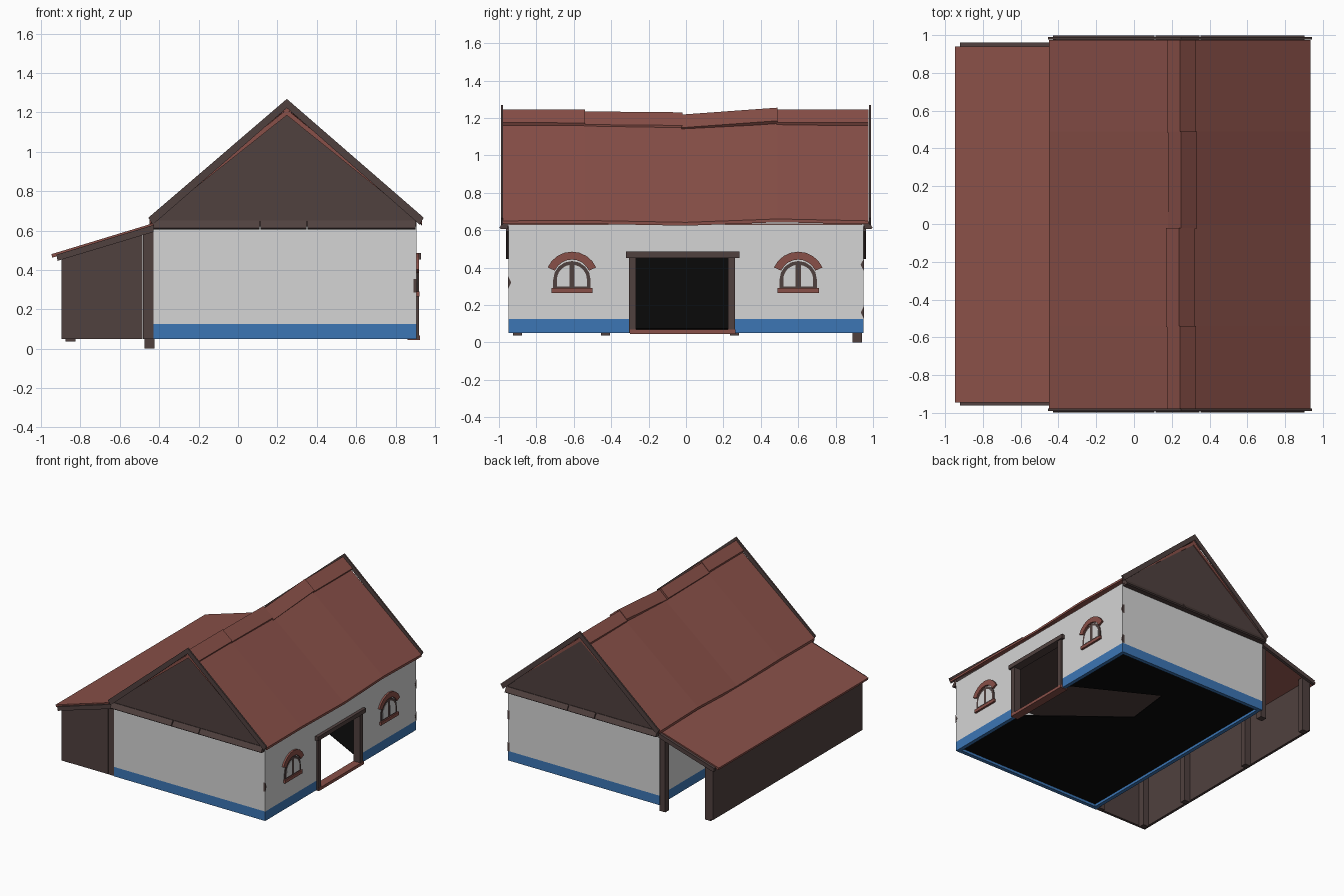
import bpy, bmesh, math

cube = bpy.data.objects.get("Cube")
if cube:
    bpy.data.objects.remove(cube, do_unlink=True)


def material(name, r, g, b):
    m = bpy.data.materials.new(name)
    m.use_nodes = True
    m.diffuse_color = (r, g, b, 1)
    node = next(n for n in m.node_tree.nodes if n.type == 'BSDF_PRINCIPLED')
    node.inputs["Base Color"].default_value = (r, g, b, 1)
    node.inputs["Roughness"].default_value = 0.9
    return m


PLASTER = material("pale plaster", .66, .66, .66)
BLUE = material("blue plinth", .045, .18, .46)
WOOD = material("dark wood", .08, .052, .049)
TILE = material("red tile", .25, .08, .065)
BLACK = material("dark interior", .003, .003, .003)


def loft(name, sections, mat):
    """Closed solid through matching 3D cross-sections."""
    bm = bmesh.new()
    rings = [[bm.verts.new(p) for p in s] for s in sections]
    n = len(rings[0])
    for a, b in zip(rings, rings[1:]):
        for i in range(n):
            j = (i + 1) % n
            bm.faces.new((a[i], a[j], b[j], b[i]))
    bm.faces.new(rings[0])
    bm.faces.new(rings[-1])
    bmesh.ops.recalc_face_normals(bm, faces=bm.faces)
    me = bpy.data.meshes.new(name)
    bm.to_mesh(me)
    bm.free()
    me.materials.append(mat)
    ob = bpy.data.objects.new(name, me)
    bpy.context.collection.objects.link(ob)
    return ob


def prism(name, pts, axis, a, b, mat):
    """Extrude a 2D outline along an axis from a to b."""
    place = {'x': lambda p, t: (t, p[0], p[1]),
             'y': lambda p, t: (p[0], t, p[1]),
             'z': lambda p, t: (p[0], p[1], t)}[axis]
    return loft(name, [[place(p, t) for p in pts] for t in (a, b)], mat)


def box(name, x0, x1, y0, y1, z0, z1, mat):
    return prism(name, [(x0, y0), (x1, y0), (x1, y1), (x0, y1)], 'z', z0, z1, mat)


def arc(cy, cz, r, a0, a1, n=8):
    return [(cy + r * math.cos(math.radians(a0 + (a1 - a0) * i / n)),
             cz + r * math.sin(math.radians(a0 + (a1 - a0) * i / n)))
            for i in range(n + 1)]


X0, X1, Y, T = -.43, .905, .95, .03
BASE, BAND, TOP = .05, .125, .63

# Walls with a painted plinth; the right wall leaves a doorway
for name, x0, x1, y0, y1 in (
        ("front_wall", X0, X1, -Y, T - Y), ("back_wall", X0, X1, Y - T, Y),
        ("left_wall", X0, X0 + T, T - Y, Y - T),
        ("right_wall_front", X1 - T, X1, T - Y, -.28),
        ("right_wall_back", X1 - T, X1, .24, Y - T)):
    box(name + "_plinth", x0, x1, y0, y1, BASE, BAND, BLUE)
    box(name, x0, x1, y0, y1, BAND, TOP, PLASTER)
box("wall_over_door", X1 - T, X1, -.28, .24, .46, TOP, PLASTER)

# Interior: broken floor, dark lining and ceiling
prism("floor", [(.88, -.92), (.88, -.3), (.2, .24), (.245, .61), (.88, .27),
                (.88, .92), (-.4, .92), (-.4, -.92)], 'z', .07, .076, BLACK)
box("interior_lining", -.4, -.395, -.92, .92, .076, .62, BLACK)
box("ceiling", -.4, .88, -.92, .92, .61, .62, WOOD)

# Door frame
for y0 in (-.305, .225):
    box("door_jamb", .86, .92, y0, y0 + .037, BASE, .455, WOOD)
box("door_lintel", .86, .93, -.32, .285, .452, .485, WOOD)
box("door_sill", .86, .925, -.3, .265, .045, .068, TILE)

# Arched windows
for cy in (-.61, .6):
    frame = [(cy - .1, .29), (cy + .1, .29)] + arc(cy, .335, .1, 0, 180)
    prism("window_frame", frame, 'x', X1 - .002, X1 + .006, WOOD)
    for s in (-1, 1):
        curve = arc(0, .335, .08, 0, 80)
        pane = [(cy + s * y, z) for y, z in [(.014, .3), (.08, .3)] + curve]
        prism("window_pane", pane, 'x', X1 + .002, X1 + .008, PLASTER)
    hood = arc(cy, .343, .142, 24, 156) + arc(cy, .343, .1, 156, 24)
    prism("window_hood", hood, 'x', X1 - .002, X1 + .014, TILE)
    box("window_sill", X1 - .002, X1 + .016, cy - .11, cy + .11, .265, .29, TILE)

# Chipped plaster at the corners
for y, z in ((-Y, .32), (Y, .415), (Y, .16)):
    s = 1 if y > 0 else -1
    chip = [(y + .002 * s, z - .035), (y - .016 * s, z), (y + .002 * s, z + .035)]
    prism("corner_chip", chip, 'x', X1 - .015, X1 + .002, WOOD)

# Main roof, sagging along its length
RX, EAVE, PEAK = .248, .65, 1.215
STATIONS = ((-.978, 0), (-.54, .002), (0, -.008), (.49, .01), (.975, 0))
for name, ex in (("roof_left", -.45), ("roof_right", .935)):
    loft(name, [[(ex, y, EAVE + d), (RX, y, PEAK + 2 * d * .5),
                 (RX, y, PEAK - .03 + d), (ex, y, EAVE - .018 + d)]
                for y, d in STATIONS], TILE)

# Ridge caps, each tilted a little differently
for y0, y1, za, zb, sh in ((-.978, -.54, 1.245, 1.244, 0), (-.545, -.02, 1.235, 1.23, -.005),
                           (-.025, .49, 1.218, 1.255, .005), (.485, .975, 1.245, 1.245, 0)):
    loft("ridge_cap", [[(.175 + sh, y, z - .062), (.243 + sh, y, z),
                        (.328 + sh, y, z - .07), (.32, y, z - .085),
                        (RX, y, z - .03), (.182, y, z - .08)]
                       for y, z in ((y0, za), (y1, zb))], TILE)

# Gables with barge boards and tilted skirt boards
for s in (-1, 1):
    prism("gable", [(X0, .62), (X1, .62), (X1, .655), (RX, 1.2), (X0, .655)],
          'y', s * .945, s * .968, WOOD)
    for ex, inner in ((-.455, -.432), (.943, .922)):
        prism("barge_board", [(ex, .665), (RX, 1.268), (RX, 1.222), (inner, .63)],
              'y', s * .978, s * .99, WOOD)
    for x0, x1 in ((X0, .108), (.114, .347), (.353, X1 - .003)):
        loft("gable_skirt", [[(x, s * .965, .648), (x, s * .975, .65),
                              (x, s * .998, .613), (x, s * .99, .606),
                              (x, s * .95, .606)] for x in (x0, x1)], WOOD)

# Lean-to roof and its edge boards
prism("lean_to_roof", [(-.43, .637), (-.947, .48), (-.943, .462), (-.43, .615)],
      'y', -.945, .94, TILE)
for s in (-1, 1):
    prism("lean_to_barge", [(-.43, .628), (-.922, .477), (-.916, .446), (-.43, .592)],
          'y', s * .938, s * .962, WOOD)

# Lean-to walls and posts, open at the back end
box("lean_to_side_wall", -.895, -.875, -.94, .94, BASE, .475, WOOD)
prism("lean_to_front_wall", [(-.895, BASE), (-.485, BASE), (-.485, .605), (-.895, .48)],
      'y', -.945, -.925, WOOD)
box("lean_to_front_post", -.482, X0, -.945, -.91, BASE, .61, WOOD)
box("lean_to_back_post", -.475, -.425, .89, .94, 0, .61, WOOD)
for cy in (-.9, -.43, .26, .915):
    box("lean_to_post", -.875, -.825, cy - .024, cy + .024, .037, .48, WOOD)
